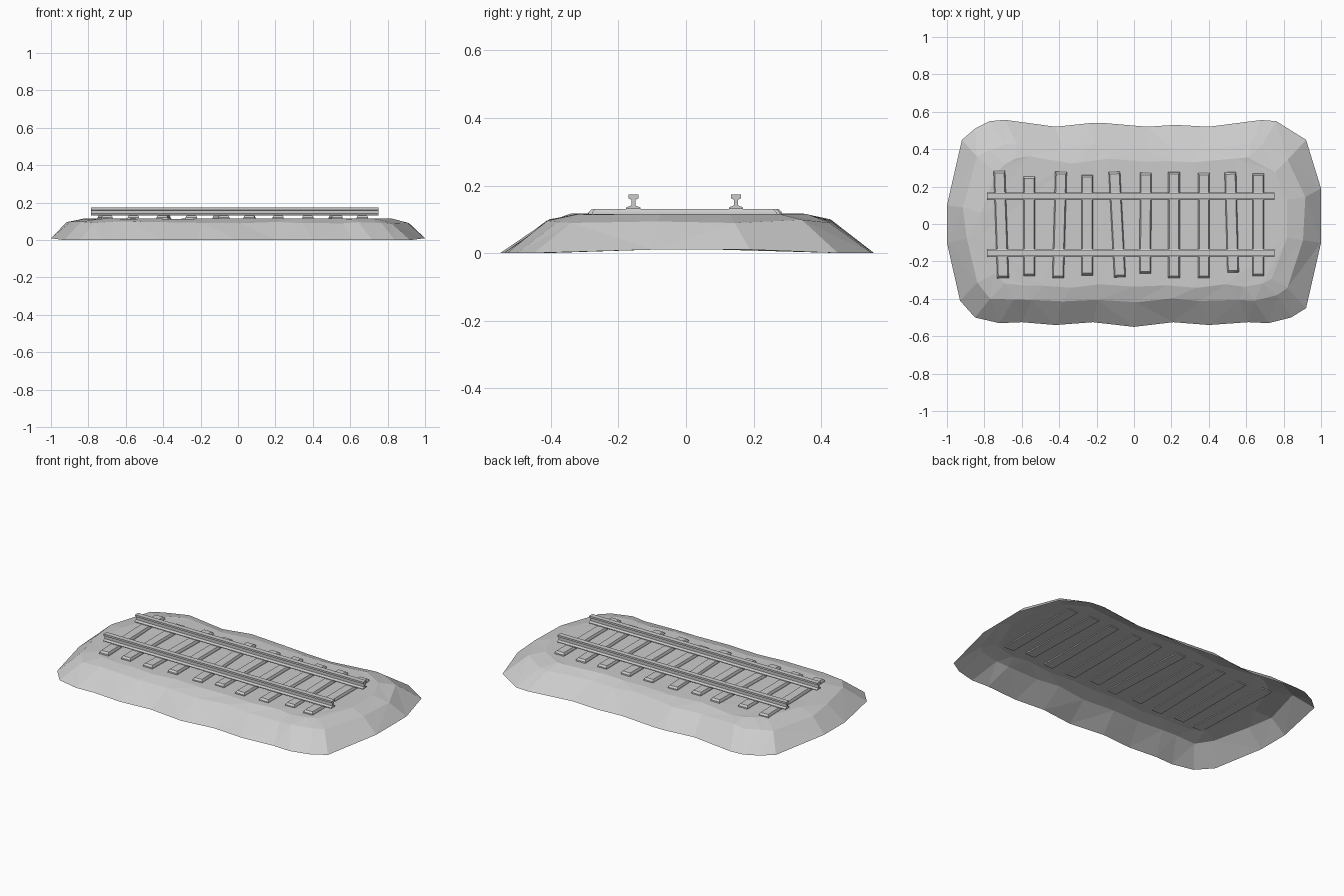
import bpy, bmesh, random
from mathutils import Vector

if "Cube" in bpy.data.objects:
    bpy.data.objects.remove(bpy.data.objects["Cube"])

random.seed(4)


def make_object(name, bm):
    mesh = bpy.data.meshes.new(name)
    bm.to_mesh(mesh)
    bm.free()
    obj = bpy.data.objects.new(name, mesh)
    bpy.context.collection.objects.link(obj)
    return obj


def skin(bm, rings):
    n = len(rings[0])
    for a, b in zip(rings, rings[1:]):
        for i in range(n):
            j = (i + 1) % n
            bm.faces.new((a[i], a[j], b[j], b[i]))


# Gravel mound: open-bottomed shell, wavy rim (counter-clockwise) stepped inward
RIM = [(1.0, -.10), (1.0, .19), (.92, .45), (.76, .55), (.68, .556), (.40, .52),
       (.22, .53), (.07, .52), (-.16, .54), (-.23, .54), (-.42, .52), (-.69, .557),
       (-.77, .55), (-.85, .51), (-.92, .45), (-1.0, .10), (-1.0, -.10),
       (-.93, -.41), (-.85, -.50), (-.72, -.53), (-.60, -.525), (-.42, -.54),
       (-.22, -.525), (0, -.55), (.21, -.525), (.40, -.54), (.61, -.525),
       (.72, -.53), (.84, -.50), (.92, -.45)]
# each level: x scale, y scale, height, sideways jitter, height jitter
LEVELS = [(1, 1, 0, 0, 0), (.905, .78, .095, .012, .006), (.81, .63, .115, .012, .002)]
bm = bmesh.new()
rings = []
for sx, sy, z, side, up in LEVELS:
    ring = []
    for x, y in RIM:
        lift = .01 if z == 0 and abs(x) == 1 else 0
        ring.append(bm.verts.new((x * sx + random.uniform(-side, side),
                                  y * sy + random.uniform(-side, side),
                                  z + lift + random.uniform(-up, up))))
    rings.append(ring)
skin(bm, rings)
bm.faces.new(rings[-1])
bmesh.ops.triangulate(bm, faces=bm.faces[:])
make_object("gravel_mound", bm)

# Sleepers: tapered planks, each (far x, far y, near x, near y)
SLEEPERS = [(-.72, .285, -.70, -.29), (-.56, .255, -.56, -.28), (-.39, .28, -.406, -.29),
            (-.25, .262, -.25, -.275), (-.105, .28, -.075, -.285), (.063, .275, .06, -.265),
            (.214, .278, .214, -.29), (.374, .275, .374, -.29), (.515, .278, .53, -.26),
            (.665, .27, .665, -.28)]
for k, (x1, y1, x2, y2) in enumerate(SLEEPERS):
    bm = bmesh.new()
    far, near = Vector((x1, y1, 0)), Vector((x2, y2, 0))
    along = (far - near).normalized()
    across = Vector((along.y, -along.x, 0))
    rings = []
    for z, half, trim in ((.108, .032, 0), (.121, .030, .002), (.131, .025, .012)):
        up = Vector((0, 0, z))
        a, b = near + along * trim + up, far - along * trim + up
        w = across * half
        rings.append([bm.verts.new(p) for p in (a - w, a + w, b + w, b - w)])
    skin(bm, rings)
    bm.faces.new(rings[0][::-1])
    bm.faces.new(rings[-1])
    make_object(f"sleeper_{k + 1}", bm)

# Rails: flanged section extruded along x
HALF = [(.021, .131), (.021, .135), (.006, .141), (.006, .158), (.015, .162), (.015, .173)]
SECTION = HALF + [(-y, z) for y, z in reversed(HALF)]
for name, cy in (("rail_front", -.156), ("rail_back", .148)):
    bm = bmesh.new()
    rings = [[bm.verts.new((x, cy + y, z)) for y, z in SECTION] for x in (-.786, .75)]
    skin(bm, rings)
    bm.faces.new(rings[0])
    bm.faces.new(rings[1])
    bmesh.ops.recalc_face_normals(bm, faces=bm.faces[:])
    make_object(name, bm)
